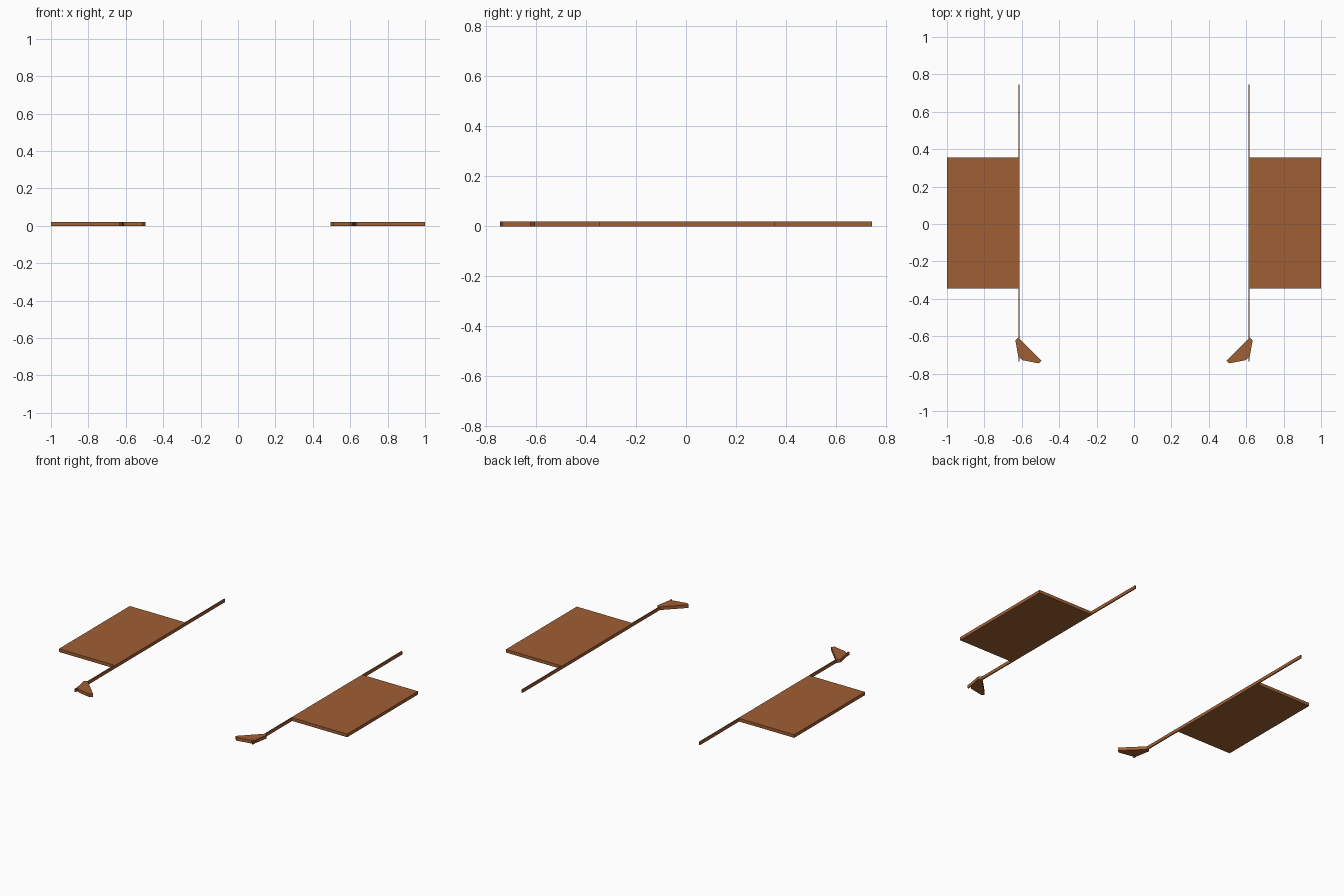
import bpy, bmesh

if "Cube" in bpy.data.objects:
    bpy.data.objects.remove(bpy.data.objects["Cube"])

wood = bpy.data.materials.new("brown wood")
wood.diffuse_color = (0.352, 0.114, 0.034, 1)
wood.use_nodes = True
wood.node_tree.nodes["Principled BSDF"].inputs["Base Color"].default_value = wood.diffuse_color
H = 0.02  # common thickness


def slab(name, outline):
    """Extrude a flat outline from z = 0 to z = H."""
    bm = bmesh.new()
    face = bm.faces.new([bm.verts.new((x, y, 0)) for x, y in outline])
    ext = bmesh.ops.extrude_face_region(bm, geom=[face])
    for v in ext["geom"]:
        if isinstance(v, bmesh.types.BMVert):
            v.co.z = H
    bmesh.ops.recalc_face_normals(bm, faces=bm.faces)
    mesh = bpy.data.meshes.new(name)
    bm.to_mesh(mesh)
    bm.free()
    mesh.materials.append(wood)
    ob = bpy.data.objects.new(name, mesh)
    bpy.context.collection.objects.link(ob)


def rect(x0, x1, y0, y1):
    return [(x0, y0), (x1, y0), (x1, y1), (x0, y1)]


# Wedge-shaped foot at the front end of the rail (right side)
foot = [(0.618, -0.607), (0.634, -0.623), (0.619, -0.708),
        (0.597, -0.728), (0.51, -0.745), (0.494, -0.731)]

for side, s in (("left", -1), ("right", 1)):
    parts = {
        "side_panel": rect(0.615, 1.0, -0.346, 0.356),
        "rail": rect(0.611, 0.618, -0.735, 0.745),
        "foot": foot,
    }
    for part, outline in parts.items():
        slab(f"{side}_{part}", [(s * x, y) for x, y in outline])
